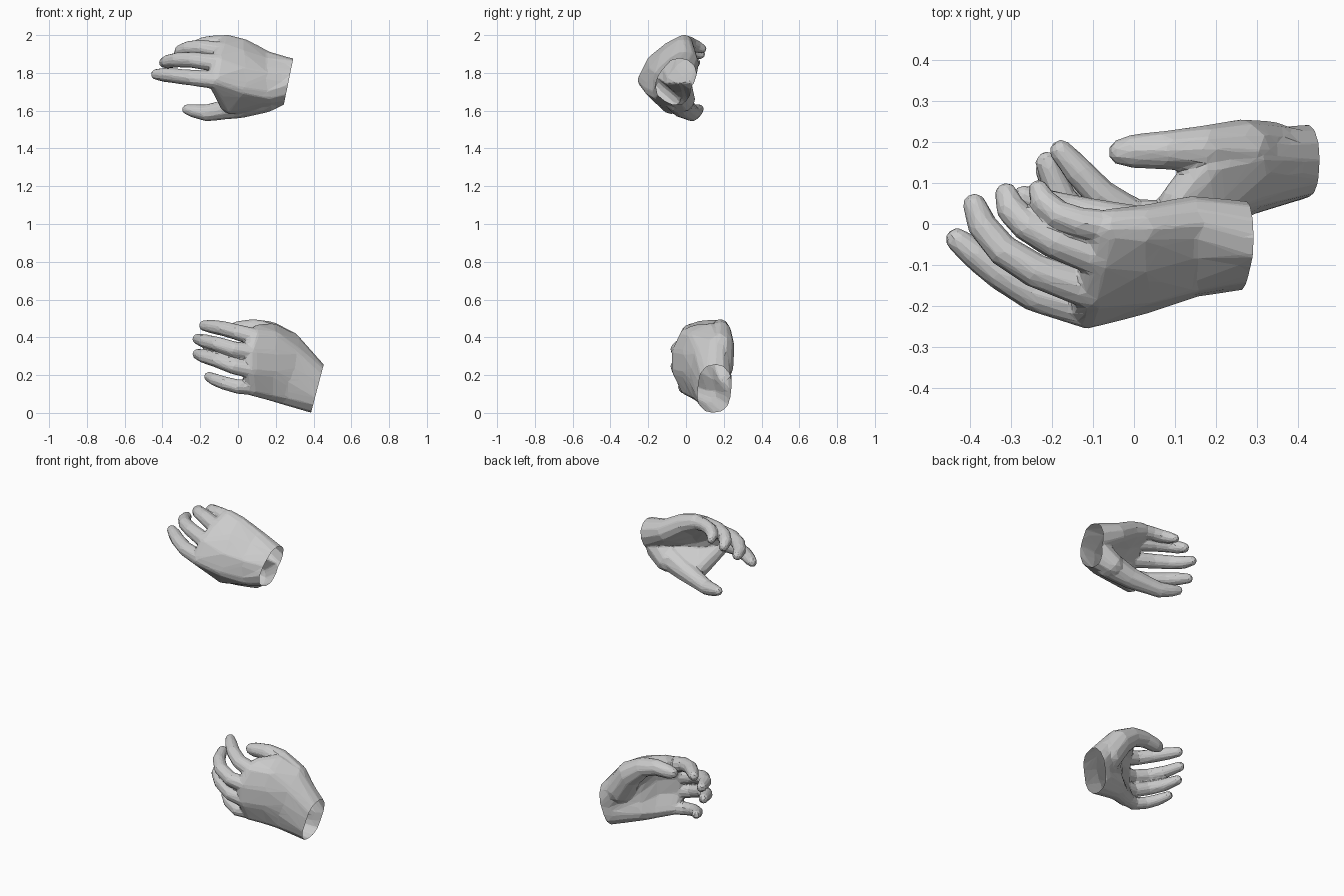
import bpy, bmesh
from mathutils import Vector

if "Cube" in bpy.data.objects:
    bpy.data.objects.remove(bpy.data.objects["Cube"])

FINGER_R = [.048, .043, .040, .037, .029]


def hull(bm, balls):
    """Add the convex hull of several (centre, radius) balls as a closed solid."""
    part = bmesh.new()
    for c, r in balls:
        ico = bmesh.ops.create_icosphere(part, subdivisions=2, radius=r)
        bmesh.ops.translate(part, verts=ico["verts"], vec=c)
    res = bmesh.ops.convex_hull(part, input=part.verts)
    junk = set(res["geom_interior"]) | set(res["geom_unused"])
    bmesh.ops.delete(part, geom=[v for v in junk if isinstance(v, bmesh.types.BMVert)], context='VERTS')
    tmp = bpy.data.meshes.new("tmp")
    part.to_mesh(tmp)
    part.free()
    bm.from_mesh(tmp)
    bpy.data.meshes.remove(tmp)


def chain(bm, points, radii):
    balls = [(Vector(p), r) for p, r in zip(points, radii)]
    for a, b in zip(balls, balls[1:]):
        hull(bm, [a, b])


def hand(name, wrist, wrist_r, cut, palm, palm_r, fingers, thumb, thumb_r):
    bm = bmesh.new()
    # palm: rows of five points from thumb side to little-finger side
    a, b = Vector(wrist[0]), Vector(wrist[1])
    row = [a.lerp(b, i / 4) for i in range(5)]
    n = Vector(cut).normalized()
    rows = [[p + n * .12 for p in row], row] + [[Vector(p) for p in r] for r in palm]
    radii = [wrist_r, wrist_r] + palm_r
    for (r0, q0), (r1, q1) in zip(zip(rows, radii), zip(rows[1:], radii[1:])):
        for i in range(4):
            hull(bm, [(r0[i], q0), (r0[i + 1], q0), (r1[i], q1), (r1[i + 1], q1)])
    # fingers start at the knuckle row
    for i, pts in enumerate(fingers):
        k = .9 if i == 3 else 1
        chain(bm, [rows[-1][i + 1]] + pts, [r * k for r in FINGER_R])
    # thumb
    chain(bm, thumb, thumb_r)

    me = bpy.data.meshes.new(name)
    bm.to_mesh(me)
    bm.free()
    ob = bpy.data.objects.new(name, me)
    bpy.context.collection.objects.link(ob)
    # fuse into one skin, then reduce to low-poly facets
    m = ob.modifiers.new("fuse", 'REMESH')
    m.mode = 'VOXEL'
    m.voxel_size = .006
    m = ob.modifiers.new("soften", 'SMOOTH')
    m.iterations = 6
    m = ob.modifiers.new("facets", 'DECIMATE')
    m.ratio = .03
    dg = bpy.context.evaluated_depsgraph_get()
    final = bpy.data.meshes.new_from_object(ob.evaluated_get(dg))
    ob.modifiers.clear()
    # open wrist end
    bm = bmesh.new()
    bm.from_mesh(final)
    bmesh.ops.bisect_plane(bm, geom=bm.verts[:] + bm.edges[:] + bm.faces[:],
                           plane_co=(a + b) / 2, plane_no=n, clear_outer=True)
    for f in bm.faces:
        f.smooth = False
    bm.to_mesh(final)
    bm.free()
    ob.data = final
    final.name = name
    return ob


# upper hand: thumb below, fingers curling back
upper_palm = [
    [(.15, -.02, 1.66), (.15, -.11, 1.70), (.14, -.105, 1.77), (.14, -.05, 1.82), (.14, .0, 1.85)],
    [(-.04, -.08, 1.64), (.02, -.165, 1.72), (.02, -.147, 1.80), (.02, -.09, 1.87), (.02, -.012, 1.925)],
    [(-.08, -.17, 1.718), (-.115, -.209, 1.762), (-.10, -.165, 1.85), (-.08, -.085, 1.915), (-.06, -.01, 1.955)],
]
upper_fingers = [
    [(-.24, -.174, 1.774), (-.33, -.12, 1.784), (-.39, -.072, 1.789), (-.433, -.038, 1.792)],
    [(-.24, -.115, 1.869), (-.32, -.065, 1.869), (-.37, -.005, 1.86), (-.39, .047, 1.855)],
    [(-.19, -.045, 1.932), (-.26, -.005, 1.93), (-.30, .035, 1.916), (-.312, .073, 1.90)],
    [(-.13, .003, 1.960), (-.185, .023, 1.954), (-.22, .053, 1.941), (-.233, .083, 1.928)],
]
upper_thumb = [(.15, -.045, 1.67), (.02, -.02, 1.625), (-.09, .01, 1.602), (-.165, .03, 1.588),
               (-.23, .052, 1.598), (-.270, .068, 1.607)]
hand("upper_hand", [(.263, -.072, 1.738), (.276, -.034, 1.79)], .09, (.98, 0, -.2),
     upper_palm, [.069, .058, .048], upper_fingers, upper_thumb, [.08, .064, .051, .045, .037, .027])

# lower hand: thumb above, fingers curling back
lower_palm = [
    [(.28, .16, .35), (.27, .10, .31), (.26, .085, .235), (.25, .085, .175), (.24, .10, .115)],
    [(.18, .135, .42), (.19, .06, .385), (.18, .03, .31), (.17, .025, .22), (.17, .065, .12)],
    [(.11, .055, .42), (.09, .01, .40), (.07, -.027, .32), (.07, -.028, .228), (.08, .015, .137)],
]
lower_fingers = [
    [(.0, .018, .426), (-.08, .070, .447), (-.135, .128, .456), (-.178, .178, .462)],
    [(-.02, -.040, .336), (-.11, -.010, .364), (-.175, .06, .38), (-.213, .15, .391)],
    [(-.02, -.040, .246), (-.11, -.010, .279), (-.175, .048, .298), (-.213, .13, .311)],
    [(.0, -.005, .139), (-.07, .018, .157), (-.122, .062, .176), (-.155, .12, .192)],
]
lower_thumb = [(.34, .165, .24), (.265, .178, .355), (.17, .183, .427), (.08, .181, .449),
               (.0, .178, .444), (-.03, .176, .442)]
hand("lower_hand", [(.428, .155, .157), (.408, .147, .083)], .088, (.967, 0, -.255),
     lower_palm, [.071, .055, .048], lower_fingers, lower_thumb, [.086, .079, .058, .048, .042, .033])
